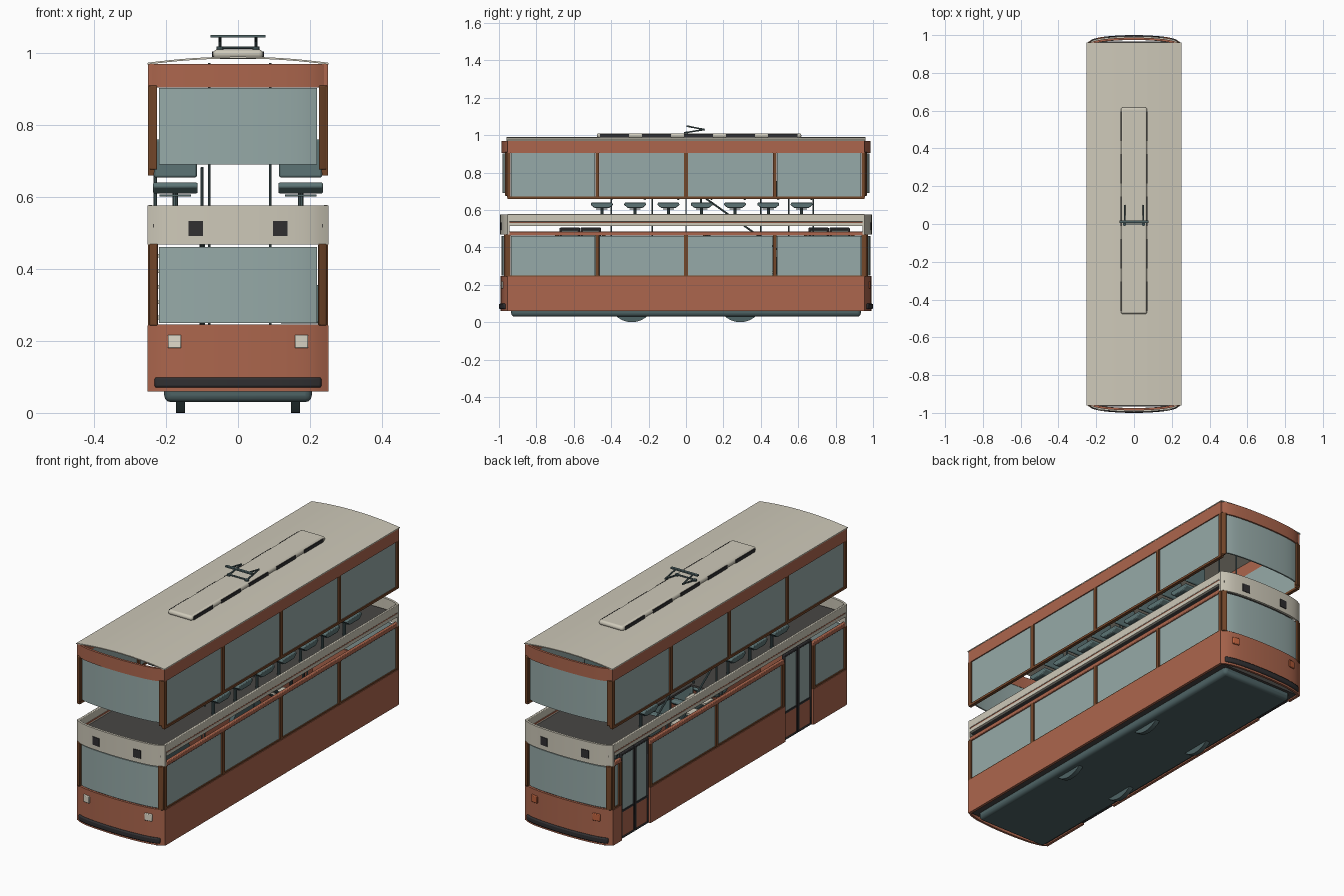
import bpy, bmesh, math
from mathutils import Vector

if "Cube" in bpy.data.objects:
    bpy.data.objects.remove(bpy.data.objects["Cube"])


def mat(name, r, g, b):
    m = bpy.data.materials.new(name)
    lin = [((c / 255 + 0.055) / 1.055) ** 2.4 for c in (r, g, b)]
    m.diffuse_color = (*lin, 1)
    m.use_nodes = True
    m.node_tree.nodes["Principled BSDF"].inputs["Base Color"].default_value = m.diffuse_color
    return m


CREAM = mat("cream paint", 206, 201, 185)
BRICK = mat("brick red paint", 172, 102, 77)
BROWN = mat("brown frame", 116, 71, 42)
GLASS = mat("grey green glass", 150, 170, 168)
BLACK = mat("black rubber", 48, 47, 49)
STEEL = mat("dark teal metal", 78, 99, 101)
SEAT = mat("seat teal", 92, 116, 117)
FLOOR = mat("dark floor", 72, 70, 68)
LAMP = mat("head lamp", 222, 216, 200)
TAIL = mat("tail lamp", 190, 98, 62)


def finish(name, bm, m, bevel=0, segs=2, smooth=False):
    bmesh.ops.recalc_face_normals(bm, faces=bm.faces)
    me = bpy.data.meshes.new(name)
    bm.to_mesh(me)
    bm.free()
    ob = bpy.data.objects.new(name, me)
    bpy.context.collection.objects.link(ob)
    me.materials.append(m)
    if bevel:
        mod = ob.modifiers.new("Bevel", "BEVEL")
        mod.width, mod.segments = bevel, segs
    if smooth:
        bpy.context.view_layer.objects.active = ob
        ob.select_set(True)
        bpy.ops.object.shade_smooth_by_angle(angle=math.radians(35))
        ob.select_set(False)
    return ob


def box(name, x, y, z, m, bevel=0, segs=2):
    """Box from three (low, high) ranges."""
    bm = bmesh.new()
    bmesh.ops.create_cube(bm, size=1)
    for v in bm.verts:
        v.co = [r[0] if c < 0 else r[1] for c, r in zip(v.co, (x, y, z))]
    return finish(name, bm, m, bevel, segs, bool(bevel))


def tube(name, a, b, r, m, sides=10):
    a, b = Vector(a), Vector(b)
    bm = bmesh.new()
    bmesh.ops.create_cone(bm, cap_ends=True, segments=sides, radius1=r, radius2=r, depth=(b - a).length)
    q = (b - a).to_track_quat("Z", "Y")
    for v in bm.verts:
        v.co = q @ v.co + (a + b) / 2
    return finish(name, bm, m, smooth=True)


def prism(name, pts, vec, m, bevel=0):
    """Closed outline swept along a vector."""
    bm = bmesh.new()
    f = bm.faces.new([bm.verts.new(p) for p in pts])
    new = bmesh.ops.extrude_face_region(bm, geom=[f])["geom"]
    bmesh.ops.translate(bm, vec=vec, verts=[v for v in new if isinstance(v, bmesh.types.BMVert)])
    return finish(name, bm, m, bevel, smooth=True)


def bow(x, yc):
    t = abs(x) / 0.25
    return yc - 0.02 * t ** 2 - 0.018 * t ** 8


def end_panel(name, s, x, z, yc, m, thick=0.012, n=20, bevel=0):
    """Panel following the bowed end of the car; s = -1 front, 1 back."""
    xs = [x[0] + (x[1] - x[0]) * i / n for i in range(n + 1)]
    pts = [(a, s * bow(a, yc), z[0]) for a in xs] + [(a, s * (bow(a, yc) - thick), z[0]) for a in reversed(xs)]
    return prism(name, pts, (0, 0, z[1] - z[0]), m, bevel)


def sx(s, a, b):
    return tuple(sorted((s * a, s * b)))


DOORS = [(-0.68, -0.45), (0.65, 0.88)]
L = 0.955

# Underframe, lower floor and wheels
box("underframe", (-0.205, 0.205), (-0.935, 0.935), (0.03, 0.085), STEEL, 0.018, 3)
box("lower_floor", (-0.235, 0.235), (-0.95, 0.95), (0.064, 0.09), FLOOR)
for y in (-0.29, 0.29):
    for x in (-0.16, 0.16):
        tube("wheel", (x - 0.012, y, 0.122), (x + 0.012, y, 0.122), 0.122, STEEL, 40)

# Side walls: the left side is broken by two doors
for s in (1, -1):
    spans = [(-L, L)] if s > 0 else [(-L, -0.68), (-0.45, 0.65), (0.88, L)]
    for a, b in spans:
        box("lower_side_wall", sx(s, 0.238, 0.252), (a, b), (0.06, 0.243), BRICK)
        box("lower_sill", sx(s, 0.234, 0.249), (a, b), (0.243, 0.25), BROWN)
        box("window_head_strip", sx(s, 0.232, 0.25), (a, b), (0.463, 0.484), BRICK, 0.003)
    posts = [-0.948, -0.475, 0, 0.475, 0.948] if s > 0 else [-0.948, -0.69, -0.44, 0.1, 0.64, 0.89, 0.948]
    for p in posts:
        box("lower_pillar", sx(s, 0.23, 0.25), (p - 0.01, p + 0.01), (0.243, 0.468), BROWN)
    for p, q in zip(posts, posts[1:]):
        if q - p > 0.24 and not any(p < (d[0] + d[1]) / 2 < q for d in DOORS) or s > 0:
            box("lower_side_window", sx(s, 0.236, 0.243), (p + 0.012, q - 0.012), (0.25, 0.462), GLASS)
        elif p > 0.88:
            box("rear_quarter_window", sx(s, 0.236, 0.243), (p, q), (0.25, 0.462), GLASS)

    # Deck rail in cream with a thin red line
    box("deck_rail", sx(s, 0.238, 0.25), (-L, L), (0.537, 0.578), CREAM, 0.003)
    box("deck_red_line", sx(s, 0.236, 0.247), (-L, L), (0.531, 0.537), BRICK)
    box("deck_lower_rail", sx(s, 0.236, 0.248), (-L, L), (0.514, 0.531), CREAM)

    # Upper deck side windows and red band
    box("upper_side_band", sx(s, 0.236, 0.25), (-L, L), (0.905, 0.97), BRICK)
    box("upper_sill", sx(s, 0.234, 0.25), (-L, L), (0.66, 0.672), BROWN)
    uposts = [-0.948, -0.475, 0, 0.475, 0.948]
    for p in uposts:
        box("upper_pillar", sx(s, 0.232, 0.25), (p - 0.01, p + 0.01), (0.668, 0.908), BROWN)
    for p, q in zip(uposts, uposts[1:]):
        box("upper_side_window", sx(s, 0.236, 0.244), (p + 0.012, q - 0.012), (0.672, 0.905), GLASS)

# Bowed ends, the same at front and back apart from the lamps
for s in (-1, 1):
    end_panel("lower_end_wall", s, (-0.25, 0.25), (0.06, 0.246), 0.992, BRICK)
    end_panel("bumper", s, (-0.232, 0.232), (0.07, 0.099), 1.0, BLACK, 0.02, bevel=0.006)
    end_panel("lower_end_window", s, (-0.22, 0.22), (0.25, 0.461), 0.986, GLASS, 0.008)
    end_panel("end_cream_band", s, (-0.252, 0.252), (0.468, 0.577), 0.994, CREAM)
    end_panel("upper_end_window", s, (-0.22, 0.22), (0.69, 0.903), 0.982, GLASS, 0.008)
    end_panel("upper_end_band", s, (-0.25, 0.25), (0.905, 0.97), 0.987, BRICK)
    for x in (-1, 1):
        end_panel("lower_corner_pillar", s, sx(x, 0.223, 0.246), (0.243, 0.47), 0.997, BROWN, 0.018, 3, 0.003)
        end_panel("upper_corner_pillar", s, sx(x, 0.225, 0.25), (0.676, 0.91), 0.993, BROWN, 0.018, 3, 0.003)
        end_panel("end_vent", s, sx(x, 0.097, 0.138), (0.492, 0.534), 0.997, BLACK, 0.006, 3)
        end_panel("head_lamp" if s < 0 else "tail_lamp", s, sx(x, 0.158, 0.195), (0.18, 0.217),
                  0.999, LAMP if s < 0 else TAIL, 0.01, 3, 0.003)

# Double-leaf doors on the left side
for a, b in DOORS:
    c = (a + b) / 2
    for p, q in ((a + 0.004, c - 0.001), (c + 0.001, b - 0.004)):
        box("door_panel", (-0.243, -0.233), (p + 0.008, q - 0.008), (0.07, 0.2), BRICK)
        box("door_glass", (-0.241, -0.234), (p + 0.008, q - 0.008), (0.2, 0.495), GLASS)
        box("door_mid_rail", (-0.244, -0.23), (p, q), (0.197, 0.207), BLACK)
        for z in ((0.062, 0.073), (0.49, 0.505)):
            box("door_rail", (-0.246, -0.228), (p, q), z, BLACK, 0.004)
        for e in (p, q - 0.011):
            box("door_stile", (-0.246, -0.228), (e, e + 0.011), (0.062, 0.505), BLACK, 0.004)

# Upper floor with an opening for the stairs on the left
fz = (0.515, 0.525)
box("upper_floor_main", (-0.1, 0.236), (-0.965, 0.965), fz, FLOOR)
box("upper_floor_front", (-0.236, -0.1), (-0.965, 0.1), fz, FLOOR)
box("upper_floor_back", (-0.236, -0.1), (0.48, 0.965), fz, FLOOR)

# Stairs running down toward the back
for i in range(9):
    y, z = 0.1 + i * 0.06, 0.475 - i * 0.043
    box("stair_tread", (-0.228, -0.11), (y, y + 0.065), (z, z + 0.01), CREAM)
for x in (-0.23, -0.1):
    tube("stair_handrail", (x, 0.08, 0.68), (x, 0.6, 0.31), 0.005, STEEL)
    tube("stair_newel", (x, 0.08, 0.525), (x, 0.08, 0.68), 0.005, STEEL)
    tube("stair_string", (x, 0.1, 0.475), (x, 0.64, 0.09), 0.008, STEEL)

# Grab poles
for x, y in ((0.09, -0.4), (-0.08, -0.18), (0.09, 0.0), (0.09, 0.4), (-0.08, 0.55), (-0.08, 0.68)):
    tube("upper_pole", (x, y, 0.52), (x, y, 0.972), 0.004, STEEL)
    tube("lower_pole", (x, y, 0.09), (x, y, 0.517), 0.004, STEEL)


# Seats: cushion, backrest, plate and pedestal
def seat(x, y, base):
    z = base + 0.085
    prism("seat_cushion", [(x - 0.062, y - 0.06, z + 0.018), (x - 0.062, y - 0.038, z),
                           (x - 0.062, y + 0.038, z), (x - 0.062, y + 0.06, z + 0.018),
                           (x - 0.062, y + 0.055, z + 0.03), (x - 0.062, y - 0.055, z + 0.03)],
          (0.124, 0, 0), SEAT, 0.004)
    box("seat_back", (x - 0.06, x + 0.06), (y + 0.045, y + 0.06), (z + 0.044, z + 0.15), SEAT, 0.006)
    box("seat_plate", (x - 0.044, x + 0.044), (y - 0.03, y + 0.03), (z - 0.008, z - 0.003), STEEL)
    tube("seat_pedestal", (x, y, base), (x, y, z), 0.008, STEEL)


for i in range(7):
    y = -0.45 + i * 0.178
    seat(0.174, y, 0.525)
    if i not in (3, 4, 5):
        seat(-0.174, y, 0.525)
    seat(0.174, y, 0.12)

# Arched roof shell, open at its ends
N = 24
arc = [(-0.252 + 0.504 * i / N) for i in range(N + 1)]
top = [(x, -0.96, 0.973 + 0.017 * (1 - (x / 0.252) ** 2)) for x in arc]
prism("roof", top + [(x, y, z - 0.005) for x, y, z in reversed(top)], (0, 1.92, 0), CREAM)

# Roof equipment box with side vents
box("roof_box", (-0.07, 0.07), (-0.477, 0.617), (0.984, 1.01), CREAM, 0.012, 3)
for s in (-1, 1):
    for i in range(5):
        y = -0.383 + i * 0.225
        box("roof_box_vent", sx(s, 0.066, 0.072), (y - 0.078, y + 0.078), (0.988, 1.005), BLACK)

# Pantograph
for x in (-0.05, 0.05):
    tube("pantograph_foot", (x, 0, 1.005), (x, 0, 1.018), 0.01, STEEL)
    tube("pantograph_lower_arm", (x, 0, 1.014), (x, 0.1, 1.03), 0.004, STEEL)
    tube("pantograph_upper_arm", (x, 0.1, 1.03), (x, 0.01, 1.047), 0.004, STEEL)
tube("pantograph_tie", (-0.05, 0, 1.015), (0.05, 0, 1.015), 0.004, STEEL)
box("pantograph_shoe", (-0.077, 0.077), (0.004, 0.018), (1.044, 1.051), STEEL)
